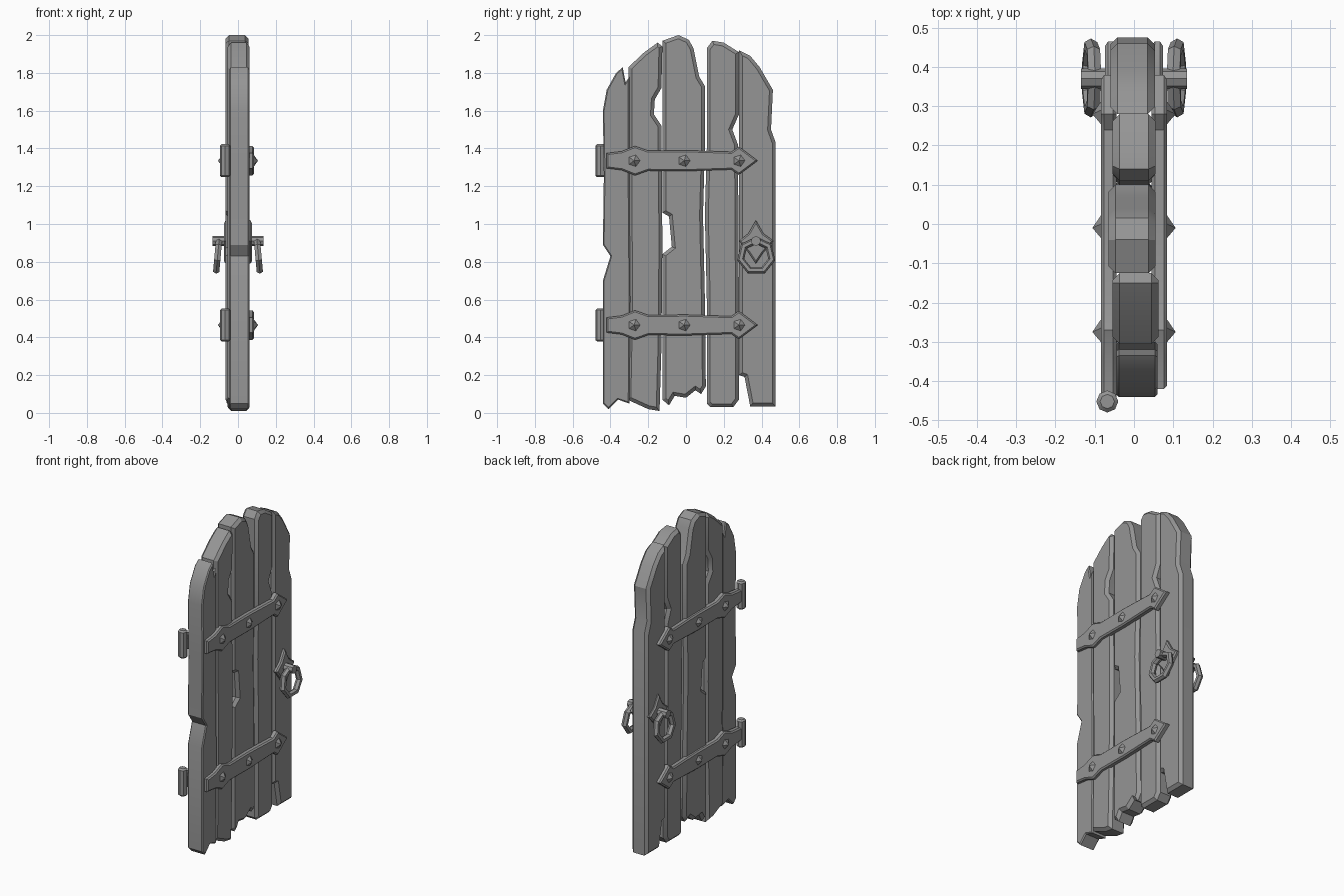
import bpy, bmesh, math

cube = bpy.data.objects.get("Cube")
if cube:
    bpy.data.objects.remove(cube, do_unlink=True)

GREY = (0.3, 0.3, 0.3, 1.0)
grey = bpy.data.materials.new("weathered grey")
grey.use_nodes = True
grey.diffuse_color = GREY
grey.node_tree.nodes["Principled BSDF"].inputs["Base Color"].default_value = GREY


def finish(obj, name):
    """Name the part, give it the material and keep its edges crisp."""
    obj.name = name
    obj.data.name = name
    obj.data.materials.clear()
    obj.data.materials.append(grey)
    bpy.ops.object.select_all(action="DESELECT")
    obj.select_set(True)
    bpy.context.view_layer.objects.active = obj
    bpy.ops.object.shade_smooth_by_angle(angle=math.radians(30))
    return obj


def slab(name, outline, x_from, x_to, chamfer):
    """Extrude a (y, z) outline along x and chamfer the rim of both faces."""
    bm = bmesh.new()
    face = bm.faces.new([bm.verts.new((x_from, y, z)) for y, z in outline])
    grown = bmesh.ops.extrude_face_region(bm, geom=[face], use_keep_orig=True)
    moved = [v for v in grown["geom"] if isinstance(v, bmesh.types.BMVert)]
    bmesh.ops.translate(bm, verts=moved, vec=(x_to - x_from, 0, 0))
    rim = [e for e in bm.edges if abs(e.verts[0].co.x - e.verts[1].co.x) < 1e-5]
    bmesh.ops.bevel(bm, geom=rim, offset=chamfer, segments=1, affect="EDGES",
                    clamp_overlap=True)
    bmesh.ops.recalc_face_normals(bm, faces=bm.faces)
    mesh = bpy.data.meshes.new(name)
    bm.to_mesh(mesh)
    bm.free()
    obj = bpy.data.objects.new(name, mesh)
    bpy.context.collection.objects.link(obj)
    return finish(obj, name)


# Planks, from the hinge edge to the handle edge
hinge_plank = [(-.44, .05), (-.41, .02), (-.36, .07), (-.3, .05), (-.295, .6),
               (-.3, 1.2), (-.3, 1.78), (-.32, 1.75), (-.335, 1.83),
               (-.37, 1.8), (-.42, 1.71), (-.44, 1.6), (-.435, 1.25),
               (-.44, .89), (-.4, .83), (-.44, .7)]
second_plank = [(-.31, .07), (-.2, .02), (-.14, .01), (-.13, .35), (-.125, .9),
                (-.13, 1.52), (-.17, 1.58), (-.165, 1.66), (-.13, 1.72),
                (-.125, 1.94), (-.15, 1.96), (-.22, 1.91), (-.305, 1.83),
                (-.305, 1.2), (-.3, .6)]
middle_plank = [(-.125, .07), (-.09, .04), (-.06, .09), (0, .08), (.05, .12),
                (.08, .1), (.105, .14), (.1, .6), (.09, 1.05), (.1, 1.4),
                (.1, 1.73), (.07, 1.78), (.04, 1.93), (.015, 1.975),
                (-.04, 2), (-.125, 1.97), (-.125, 1.06), (-.09, 1.04),
                (-.075, .88), (-.125, .84)]
fourth_plank = [(.11, .05), (.13, .03), (.25, .03), (.28, .07), (.28, .6),
                (.275, 1.42), (.245, 1.5), (.28, 1.58), (.28, 1.91),
                (.2, 1.96), (.14, 1.97), (.11, 1.93), (.11, 1.4), (.1, 1.05),
                (.11, .6)]
handle_plank = [(.34, .035), (.475, .035), (.475, 1.43), (.45, 1.5),
                (.46, 1.71), (.39, 1.83), (.34, 1.89), (.28, 1.92),
                (.28, 1.4), (.28, .2), (.31, .19)]

slab("hinge_plank", hinge_plank, -.045, .06, .018)
slab("second_plank", second_plank, -.055, .062, .018)
slab("middle_plank", middle_plank, -.065, .055, .018)
slab("fourth_plank", fourth_plank, -.055, .055, .018)
slab("handle_plank", handle_plank, -.06, .053, .018)


def strap_outline(start, height):
    """Strap that swells at each end and finishes in a spear point."""
    upper = [(start, .04), (-.34, .05), (-.27, .078), (-.2, .053), (0, .055),
             (.24, .047), (.28, .075)]
    lower = [(y, -dz) for y, dz in reversed(upper)]
    return [(y, height + dz) for y, dz in upper + [(.38, 0)] + lower]


def cone(name, place, side, sides, radius, depth):
    """Pointed stud facing away from the door."""
    bpy.ops.mesh.primitive_cone_add(
        vertices=sides, radius1=radius, radius2=0, depth=depth,
        location=place, rotation=(0, side * math.pi / 2, 0))
    finish(bpy.context.object, name)


for side, face in ((1, "left"), (-1, "right")):
    # Iron straps with studs
    for height, level in ((.465, "lower"), (1.335, "upper")):
        start = -.42 if side > 0 else -.45
        slab(f"{face}_{level}_strap", strap_outline(start, height),
             side * .045, side * .084, .008)
        for i, y in enumerate((-.275, -.01, .28)):
            cone(f"{face}_{level}_stud_{i + 1}", (side * .093, y, height),
                 side, 5, .038, .026)

    # Handle back plate
    plate = [(.37, .79), (.41, .85), (.465, .91), (.41, .95), (.37, 1.02),
             (.33, .95), (.28, .91), (.33, .85)]
    slab(f"{face}_handle_plate", plate, side * .045, side * .074, .008)

    # Staple that carries the ring
    bpy.ops.mesh.primitive_cylinder_add(
        vertices=8, radius=.026, depth=.075,
        location=(side * .097, .37, .91), rotation=(0, math.pi / 2, 0))
    finish(bpy.context.object, f"{face}_ring_staple")

    # Hanging ring, leaning outwards at the bottom
    bpy.ops.mesh.primitive_torus_add(
        major_segments=7, minor_segments=6, major_radius=.084,
        minor_radius=.019, location=(side * .108, .372, .83),
        rotation=(0, -math.pi / 2 - side * .09, 0))
    finish(bpy.context.object, f"{face}_handle_ring")

# Hinge barrels
for height, level in ((.465, "lower"), (1.335, "upper")):
    bpy.ops.mesh.primitive_cylinder_add(vertices=8, radius=.028, depth=.175,
                                        location=(-.068, -.452, height))
    barrel = finish(bpy.context.object, f"{level}_hinge_barrel")
    bevel = barrel.modifiers.new("rounded ends", "BEVEL")
    bevel.width = .009
    bevel.limit_method = "ANGLE"
    bevel.angle_limit = math.radians(60)
